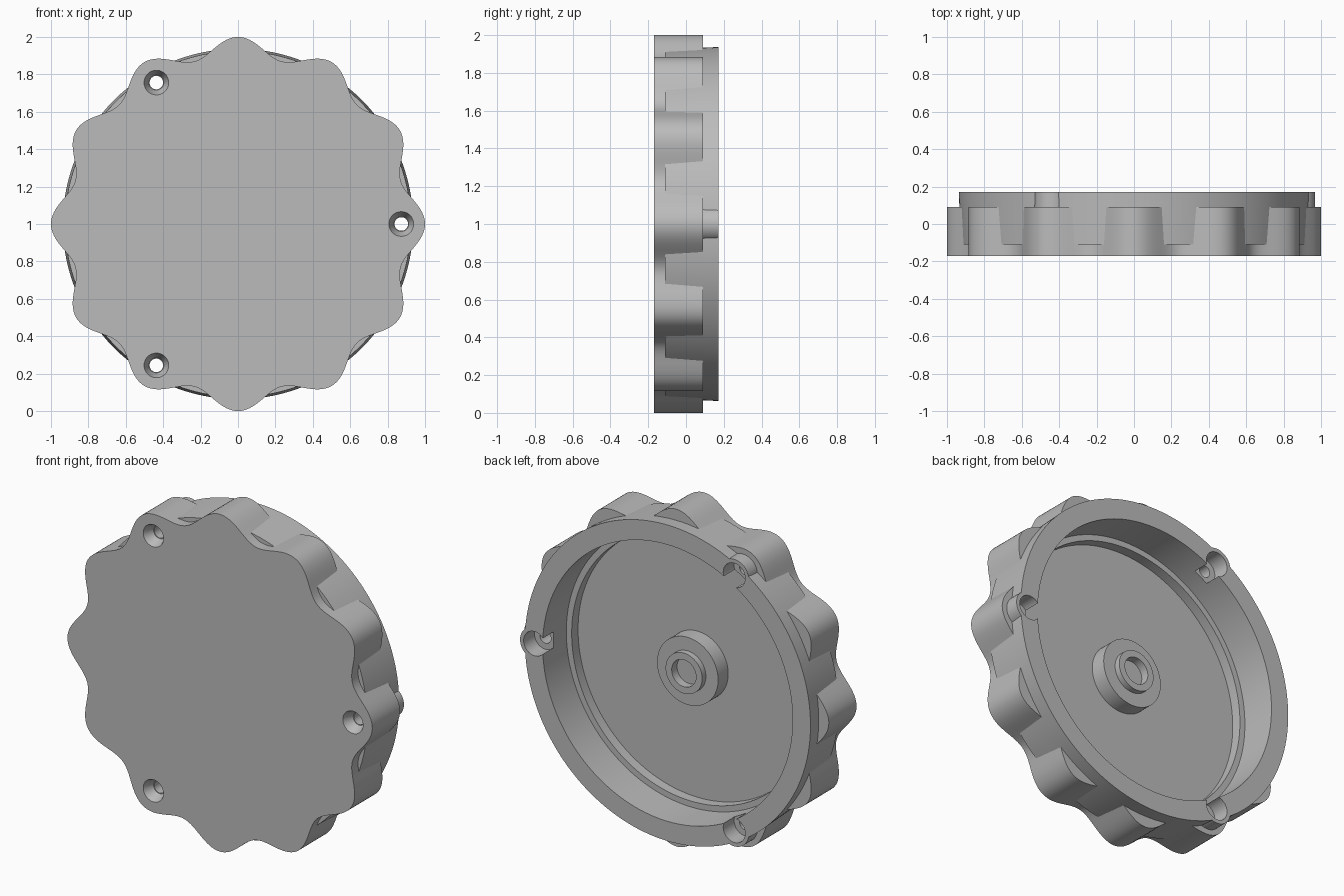
import bpy, bmesh, math

if "Cube" in bpy.data.objects:
    bpy.data.objects.remove(bpy.data.objects["Cube"])

SCREWS = [0, 120, 240]   # screw positions, degrees
SCREW_R = 0.873

grey = bpy.data.materials.new("plain grey")
grey.diffuse_color = (0.50, 0.50, 0.50, 1)
grey.use_nodes = True
grey.node_tree.nodes["Principled BSDF"].inputs["Base Color"].default_value = grey.diffuse_color


def make(name, bm):
    bmesh.ops.remove_doubles(bm, verts=bm.verts, dist=1e-6)
    bmesh.ops.recalc_face_normals(bm, faces=bm.faces)
    me = bpy.data.meshes.new(name)
    bm.to_mesh(me)
    bm.free()
    ob = bpy.data.objects.new(name, me)
    bpy.context.collection.objects.link(ob)
    me.materials.append(grey)
    return ob


def lathe(name, profile, cx=0.0, cz=1.0, n=120):
    """Closed solid turned about a y axis; profile is (radius, y) from end to end."""
    bm = bmesh.new()
    rings = []
    for r, y in profile:
        rings.append([bm.verts.new((cx + r * math.cos(2 * math.pi * i / n), y,
                                    cz + r * math.sin(2 * math.pi * i / n))) for i in range(n)])
    for a, b in zip(rings, rings[1:]):
        for i in range(n):
            j = (i + 1) % n
            bm.faces.new((a[i], a[j], b[j], b[i]))
    bm.faces.new(rings[0])
    bm.faces.new(rings[-1])
    return make(name, bm)


def wavy_disc(name, y0, y1, n=360):
    """Twelve-lobed grip outline, extruded along y."""
    bm = bmesh.new()
    pts = []
    for i in range(n):
        a = 2 * math.pi * i / n
        r = 0.95 + 0.05 * math.cos(12 * a)
        pts.append(bm.verts.new((r * math.cos(a), y0, 1 + r * math.sin(a))))
    face = bm.faces.new(pts)
    new = bmesh.ops.extrude_face_region(bm, geom=[face])["geom"]
    bmesh.ops.translate(bm, vec=(0, y1 - y0, 0),
                        verts=[v for v in new if isinstance(v, bmesh.types.BMVert)])
    return make(name, bm)


def combine(target, tool, op):
    mod = target.modifiers.new(op, 'BOOLEAN')
    mod.operation, mod.solver, mod.object = op, 'EXACT', tool
    bpy.context.view_layer.objects.active = target
    bpy.ops.object.modifier_apply(modifier=mod.name)
    bpy.data.objects.remove(tool, do_unlink=True)


# wavy grip, round skirt and screw bosses joined in one cap
cap = wavy_disc("knob_cap", -0.17, 0.09)
combine(cap, lathe("skirt", [(0.925, -0.11), (0.937, 0.172)], n=180), 'UNION')
at = [(SCREW_R * math.cos(math.radians(d)), 1 + SCREW_R * math.sin(math.radians(d))) for d in SCREWS]
for x, z in at:
    combine(cap, lathe("boss", [(0.095, -0.05), (0.095, 0.172)], x, z, 48), 'UNION')

# stepped cavity, open at the back
combine(cap, lathe("cavity", [(0.785, -0.11), (0.785, -0.05), (0.82, -0.05), (0.82, 0.3)], n=180),
        'DIFFERENCE')

# screw holes: countersink, shaft and wider rear pocket
for x, z in at:
    combine(cap, lathe("screw_hole", [(0.073, -0.20), (0.066, -0.17), (0.040, -0.11), (0.036, -0.11),
                                      (0.036, 0.07), (0.072, 0.07), (0.072, 0.3)], x, z, 48), 'DIFFERENCE')

# stepped centre hub with a blind hole
hub = lathe("centre_hub", [(0.20, -0.12), (0.20, -0.015), (0.12, -0.015), (0.12, 0.02),
                           (0.08, 0.02), (0.08, -0.03)], n=72)

for ob in (cap, hub):
    bpy.ops.object.select_all(action='DESELECT')
    ob.select_set(True)
    bpy.context.view_layer.objects.active = ob
    bpy.ops.object.shade_smooth_by_angle(angle=math.radians(22))
